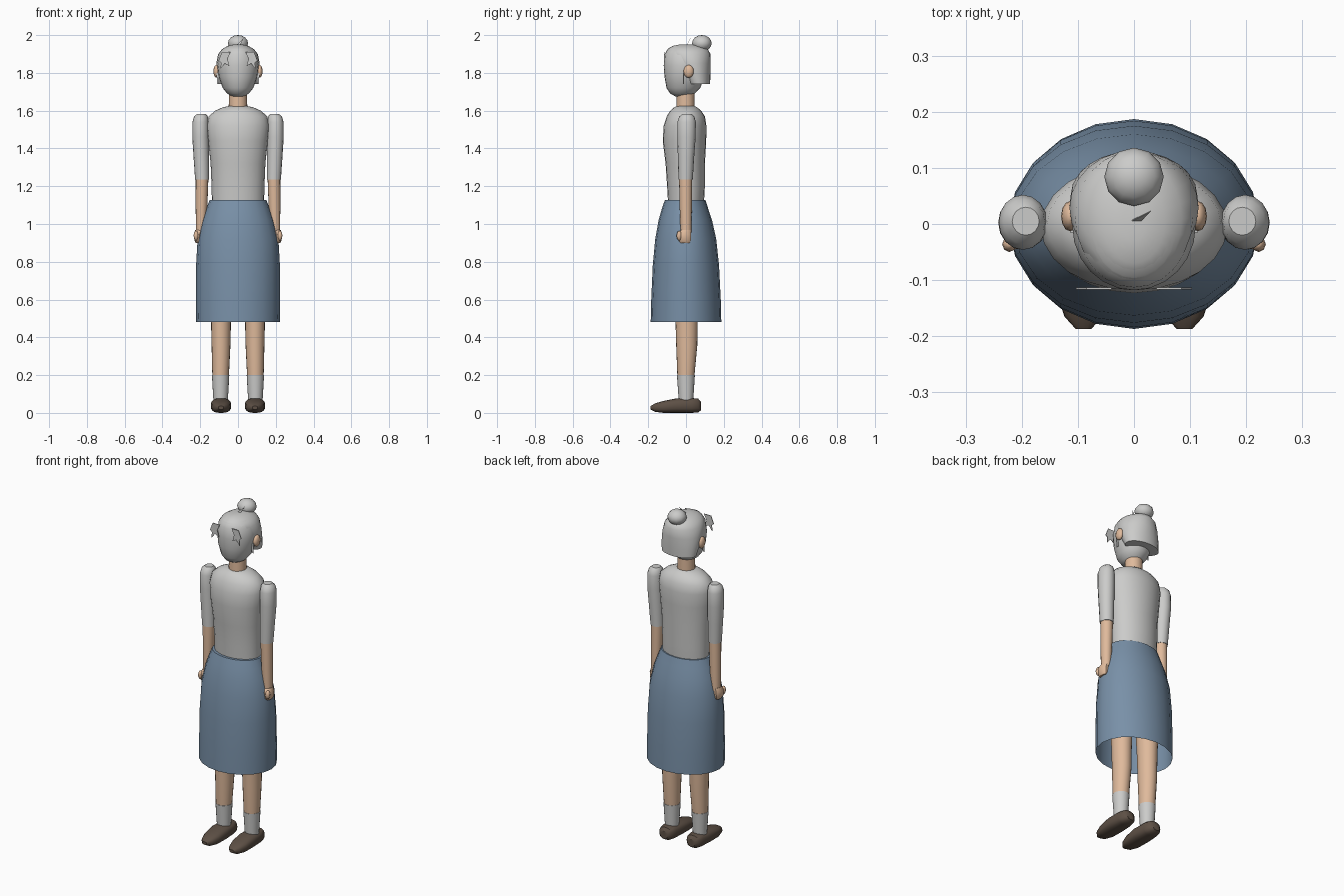
import bpy, bmesh
from math import cos, sin, pi, copysign
from mathutils import Matrix

start_cube = bpy.data.objects.get("Cube")
if start_cube:
    bpy.data.objects.remove(start_cube, do_unlink=True)


def material(name, red, green, blue):
    mat = bpy.data.materials.new(name)
    mat.use_nodes = True
    mat.diffuse_color = (red, green, blue, 1)
    mat.node_tree.nodes["Principled BSDF"].inputs["Base Color"].default_value = (red, green, blue, 1)
    return mat


GREY = material("light grey", .6, .6, .59)
BLUE = material("skirt blue", .19, .28, .39)
SKIN = material("skin", .74, .49, .33)
BROWN = material("shoe brown", .11, .08, .06)


def finish(name, bm, mat, angle=40):
    """Turn a bmesh into a named, smoothly shaded object."""
    bmesh.ops.recalc_face_normals(bm, faces=bm.faces)
    mesh = bpy.data.meshes.new(name)
    bm.to_mesh(mesh)
    bm.free()
    mesh.materials.append(mat)
    obj = bpy.data.objects.new(name, mesh)
    bpy.context.collection.objects.link(obj)
    bpy.ops.object.select_all(action='DESELECT')
    obj.select_set(True)
    bpy.context.view_layer.objects.active = obj
    bpy.ops.object.shade_smooth_by_angle(angle=angle * pi / 180)
    return obj


def loft(name, mat, rows, side=1, along_y=False, segments=20, power=1, open_start=False):
    """Skin oval rings; each row is (station, centre x, half width, low, high)."""
    bm = bmesh.new()
    rings = []
    for station, centre, half, low, high in rows:
        ring = []
        for i in range(segments):
            a = 2 * pi * i / segments
            c, s = (copysign(abs(f) ** power, f) for f in (cos(a), sin(a)))
            x = side * centre + half * c
            other = (low + high) / 2 + (high - low) / 2 * s
            ring.append(bm.verts.new((x, station, other) if along_y else (x, other, station)))
        rings.append(ring)
    for lower, upper in zip(rings, rings[1:]):
        for i in range(segments):
            j = (i + 1) % segments
            bm.faces.new((lower[i], lower[j], upper[j], upper[i]))
    if not open_start:
        bm.faces.new(rings[0])
    bm.faces.new(rings[-1])
    return finish(name, bm, mat)


def ball(name, mat, centre, radii, segments=12, rings=8):
    bm = bmesh.new()
    bmesh.ops.create_uvsphere(bm, u_segments=segments, v_segments=rings, radius=1,
                              matrix=Matrix.LocRotScale(centre, None, radii))
    return finish(name, bm, mat, 60)


def plate(name, mat, points, depth=.004):
    """Thin solid cut from an outline."""
    bm = bmesh.new()
    face = bm.faces.new([bm.verts.new(p) for p in points])
    grown = bmesh.ops.extrude_face_region(bm, geom=[face])
    moved = [v for v in grown["geom"] if isinstance(v, bmesh.types.BMVert)]
    bmesh.ops.translate(bm, verts=moved, vec=(0, depth, 0))
    return finish(name, bm, mat)


# Torso and neck
loft("blouse", GREY, [
    (1.11, 0, .138, -.095, .095), (1.2, 0, .14, -.1, .1),
    (1.32, 0, .145, -.108, .1), (1.44, 0, .158, -.123, .107),
    (1.52, 0, .166, -.118, .108), (1.57, 0, .155, -.102, .1),
    (1.6, 0, .12, -.083, .08), (1.618, 0, .08, -.062, .058),
    (1.625, 0, .045, -.045, .045)], segments=24)
loft("neck", SKIN, [(1.58, 0, .05, -.052, .046), (1.73, 0, .047, -.048, .045)])

# Skirt, open at the hem
loft("skirt", BLUE, [
    (.48, 0, .221, -.187, .187), (.6, 0, .223, -.184, .184),
    (.78, 0, .222, -.176, .175), (.92, 0, .214, -.163, .16),
    (1.02, 0, .19, -.145, .138), (1.08, 0, .168, -.128, .118),
    (1.127, 0, .15, -.112, .103)], open_start=True)

# Head and hair
loft("head", GREY, [
    (1.675, 0, .03, -.055, .02), (1.69, 0, .057, -.083, .045),
    (1.72, 0, .081, -.103, .075), (1.78, 0, .102, -.114, .1),
    (1.84, 0, .11, -.118, .11), (1.9, 0, .1, -.113, .11),
    (1.93, 0, .075, -.094, .09), (1.945, 0, .045, -.06, .06),
    (1.95, 0, .015, -.02, .02)], segments=24)
loft("hair_cap", GREY, [
    (1.74, 0, .106, .005, .127), (1.79, 0, .113, -.03, .13),
    (1.85, 0, .115, -.075, .131), (1.9, 0, .105, -.107, .13),
    (1.925, 0, .085, -.098, .115), (1.943, 0, .055, -.07, .08),
    (1.951, 0, .02, -.03, .035)], segments=24)
ball("hair_bun", GREY, (0, .084, 1.957), (.053, .052, .043))
plate("bun_strand", GREY, [(-.01, .002, 1.945), (.01, .002, 1.945), (.03, .022, 1.985)], .002)

# Paired parts
for label, side in (("left", 1), ("right", -1)):
    ball(label + "_ear", SKIN, (side * .114, .014, 1.808), (.016, .027, .034))
    fringe = [(.04, 1.91), (.085, 1.91), (.103, 1.865), (.09, 1.855), (.093, 1.82),
              (.07, 1.85), (.045, 1.835), (.055, 1.875)]
    plate(label + "_fringe", GREY, [(side * x, -.117, z) for x, z in fringe])
    plate(label + "_sideburn", GREY,
          [(side * x, -.015, z) for x, z in ((.1, 1.8), (.114, 1.8), (.11, 1.74), (.1, 1.75))])

    # Arm
    loft(label + "_sleeve", GREY, [
        (1.235, .19, .037, -.04, .036), (1.35, .194, .041, -.043, .043),
        (1.46, .198, .044, -.046, .051), (1.54, .198, .043, -.046, .052),
        (1.568, .196, .037, -.036, .044), (1.582, .193, .024, -.02, .03)], side, segments=16)
    loft(label + "_forearm", SKIN, [
        (.955, .197, .026, -.029, .029), (1.1, .193, .031, -.034, .031),
        (1.26, .19, .034, -.037, .033)], side, segments=16)
    loft(label + "_hand", SKIN, [
        (.9, .212, .012, -.03, .02), (.912, .212, .018, -.042, .027),
        (.945, .211, .023, -.046, .029), (.968, .203, .023, -.028, .026)], side, segments=10)
    ball(label + "_thumb", SKIN, (side * .222, -.036, .938), (.013, .014, .026), 8, 6)

    # Leg
    loft(label + "_leg", SKIN, [
        (.06, .092, .036, -.036, .036), (.2, .092, .044, -.046, .045),
        (.36, .09, .05, -.052, .06), (.5, .09, .053, -.056, .062),
        (.9, .088, .07, -.075, .075)], side)
    loft(label + "_sock", GREY, [
        (.06, .092, .038, -.038, .038), (.2, .092, .046, -.048, .047)], side)
    loft(label + "_shoe", BROWN, [
        (-.187, .09, .014, .018, .036), (-.165, .09, .034, .006, .05),
        (-.12, .09, .049, 0, .063), (-.05, .09, .054, 0, .077),
        (.03, .09, .049, 0, .079), (.065, .09, .04, .003, .075),
        (.08, .09, .022, .014, .058)], side, along_y=True, power=.75)
